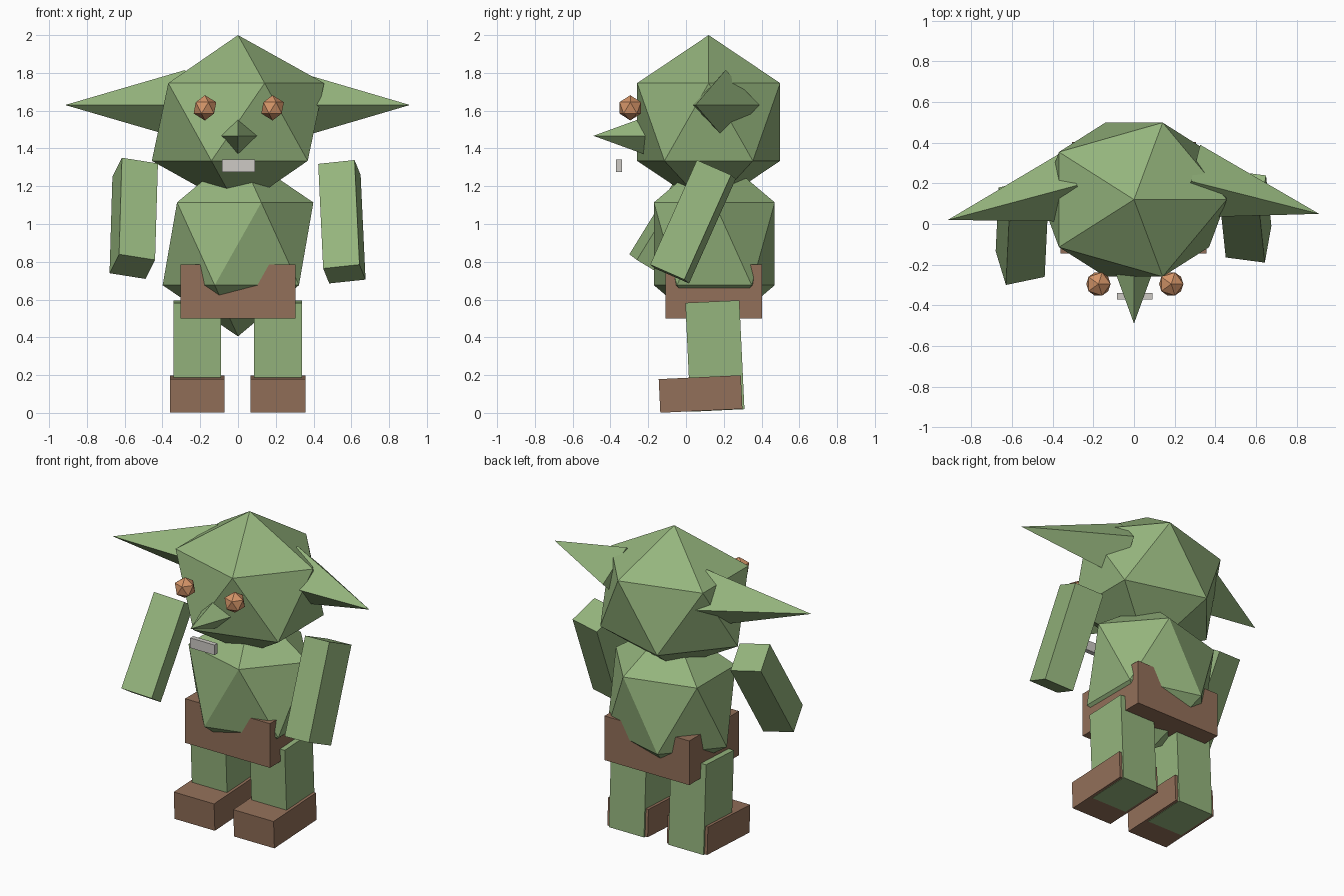
import bpy
from math import radians
from mathutils import Vector

old = bpy.data.objects.get("Cube")
if old:
    bpy.data.objects.remove(old, do_unlink=True)


def material(name, rgb):
    mat = bpy.data.materials.new(name)
    mat.use_nodes = True
    color = (*rgb, 1.0)
    mat.diffuse_color = color
    for node in mat.node_tree.nodes:
        if node.type == 'BSDF_PRINCIPLED':
            node.inputs["Base Color"].default_value = color
            node.inputs["Roughness"].default_value = 0.9
    return mat


SKIN = material("green skin", (0.30, 0.46, 0.205))
LEATHER = material("brown leather", (0.29, 0.16, 0.10))
EYE = material("orange eye", (0.66, 0.30, 0.14))
TOOTH = material("pale tooth", (0.61, 0.59, 0.56))


def finish(name, mat):
    obj = bpy.context.object
    obj.name = obj.data.name = name
    obj.data.materials.append(mat)
    return obj


def box(name, center, size, mat, tilt=(0, 0, 0)):
    bpy.ops.mesh.primitive_cube_add(size=1, location=center,
                                    rotation=[radians(a) for a in tilt])
    finish(name, mat).scale = size


def gem(name, center, radii, mat):
    bpy.ops.mesh.primitive_ico_sphere_add(subdivisions=1, radius=1, location=center)
    finish(name, mat).scale = radii


def spike(name, base, tip, radius, mat):
    """Four-sided pyramid from a base centre to a tip, corners up/down and sideways."""
    base, tip = Vector(base), Vector(tip)
    axis = tip - base
    bpy.ops.mesh.primitive_cone_add(vertices=4, radius1=radius, radius2=0,
                                    depth=axis.length, location=(base + tip) / 2,
                                    rotation=axis.to_track_quat('Z', 'Y').to_euler())
    finish(name, mat)


# Head and torso
gem("head", (0, 0.12, 1.54), (0.51, 0.445, 0.46), SKIN)
gem("torso", (0, 0.15, 0.895), (0.446, 0.376, 0.49), SKIN)

# Face
spike("nose", (0, -0.215, 1.467), (0, -0.49, 1.467), 0.1, SKIN)
box("teeth", (0.003, -0.355, 1.308), (0.175, 0.03, 0.065), TOOTH)
gem("right_eye", (-0.175, -0.295, 1.615), (0.067,) * 3, EYE)
gem("left_eye", (0.183, -0.295, 1.615), (0.067,) * 3, EYE)

# Ears
spike("right_ear", (-0.28, 0.19, 1.63), (-0.915, 0.02, 1.63), 0.185, SKIN)
spike("left_ear", (0.28, 0.21, 1.63), (0.91, 0.05, 1.63), 0.185, SKIN)

# Arms, each swung forward by its own amount
box("right_arm", (-0.552, -0.04, 1.03), (0.197, 0.2, 0.6), SKIN, (-30.5, 8.8, 11.8))
box("left_arm", (0.55, 0.037, 1.012), (0.195, 0.2, 0.607), SKIN, (-23.5, -6, -7.5))

# Belt
box("belt", (0, 0.147, 0.643), (0.61, 0.51, 0.287), LEATHER)

# Legs and shoes
for side, x in (("right", -0.216), ("left", 0.212)):
    box(side + "_leg", (x, 0.153, 0.301), (0.253, 0.286, 0.577), SKIN, (2.7, 0, 0))
    box(side + "_shoe", (x, 0.077, 0.1), (0.29, 0.435, 0.178), LEATHER, (2.7, 0, 0))
